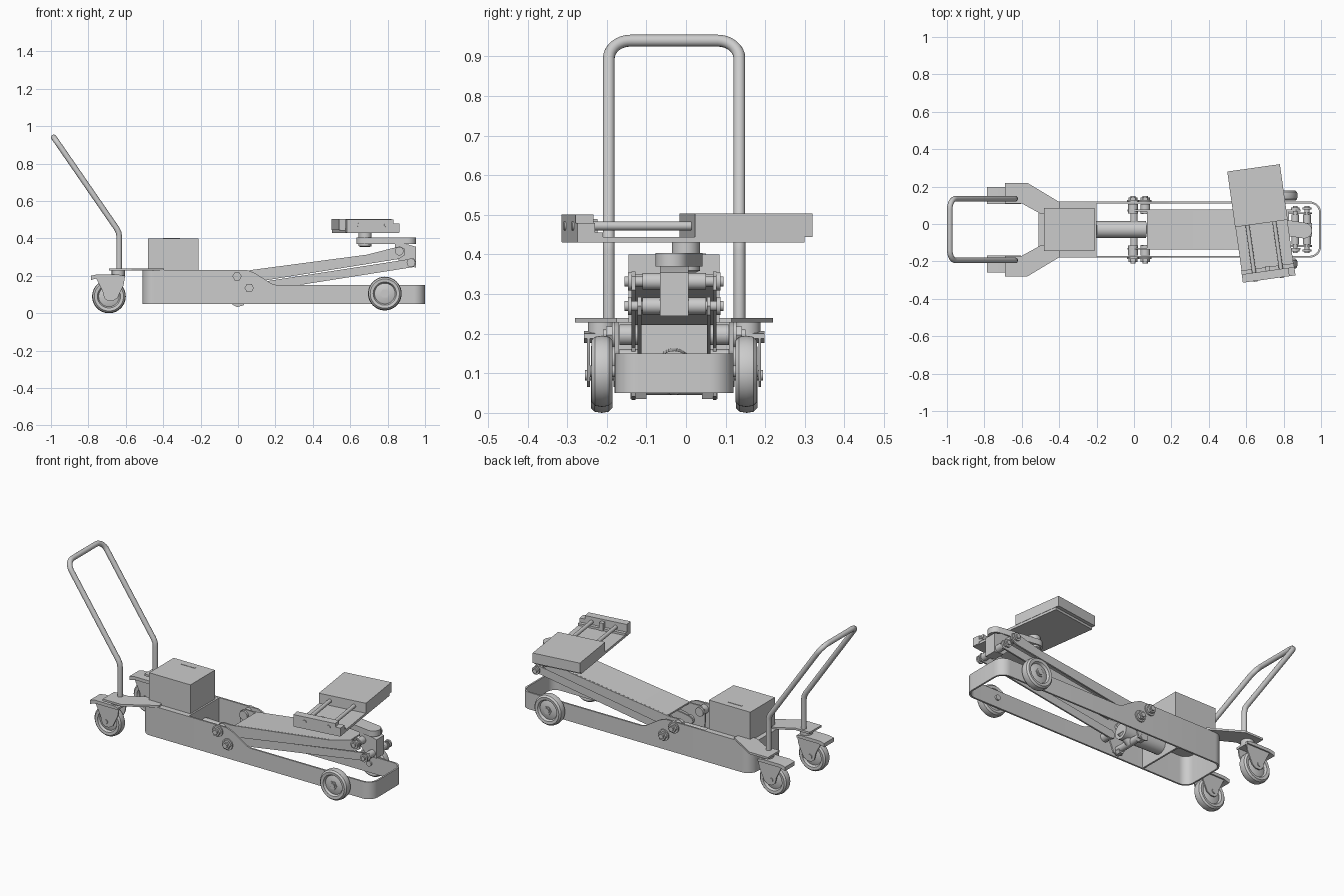
import bpy, bmesh, math
from mathutils import Vector, Matrix

if "Cube" in bpy.data.objects:
    bpy.data.objects.remove(bpy.data.objects["Cube"])

CY = -0.03                      # centre line of the chassis


def mesh(name, verts, faces, cy=CY):
    me = bpy.data.meshes.new(name)
    me.from_pydata([tuple(v) for v in verts], [], faces)
    bm = bmesh.new()
    bm.from_mesh(me)
    bmesh.ops.recalc_face_normals(bm, faces=bm.faces)
    bm.to_mesh(me)
    bm.free()
    ob = bpy.data.objects.new(name, me)
    ob.location.y = cy
    bpy.context.collection.objects.link(ob)
    return ob


def prism(name, pts, a, b, axis='y', cy=CY):
    """Polygon in xz (axis y) or xy (axis z), extruded from a to b."""
    n = len(pts)
    put = (lambda p, t: (p[0], t, p[1])) if axis == 'y' else (lambda p, t: (p[0], p[1], t))
    v = [put(p, a) for p in pts] + [put(p, b) for p in pts]
    f = [tuple(range(n)), tuple(range(n, 2 * n))]
    f += [(i, (i + 1) % n, n + (i + 1) % n, n + i) for i in range(n)]
    return mesh(name, v, f, cy)


def box(name, x0, x1, y0, y1, z0, z1, cy=CY):
    return prism(name, [(x0, y0), (x1, y0), (x1, y1), (x0, y1)], z0, z1, 'z', cy)


def lathe(name, prof, start, direction, n=40, cy=CY):
    """Spin (radius, distance) points around an axis."""
    rot = Vector((0, 0, 1)).rotation_difference(Vector(direction).normalized())
    v, f = [], []
    for r, d in prof:
        for i in range(n):
            a = 2 * math.pi * i / n
            v.append(rot @ Vector((r * math.cos(a), r * math.sin(a), d)) + Vector(start))
    for j in range(len(prof) - 1):
        for i in range(n):
            k = (i + 1) % n
            f.append((j * n + i, j * n + k, j * n + n + k, j * n + n + i))
    f += [tuple(range(n)), tuple(range((len(prof) - 1) * n, len(prof) * n))]
    return mesh(name, v, f, cy)


def rod(name, p, q, r, n=24, cy=CY):
    d = Vector(q) - Vector(p)
    return lathe(name, [(r, 0), (r, d.length)], p, d, n, cy)


def loop(x0, x1, hy, r):
    """Rounded rectangle, with extra points where the side height changes."""
    pts = []
    for cx, cy, a0 in ((x1 - r, hy - r, 0), (x0 + r, hy - r, 90), (x0 + r, r - hy, 180), (x1 - r, r - hy, 270)):
        for i in range(9):
            a = math.radians(a0 + i * 90 / 8)
            pts.append((cx + r * math.cos(a), cy + r * math.sin(a)))
        if a0 == 0:
            pts += [(x, hy) for x in (0.21, 0.18, 0.09, 0.05)]
        if a0 == 180:
            pts += [(x, -hy) for x in (0.05, 0.09, 0.18, 0.21)]
    return pts


def top(x):
    if x <= 0.05: return 0.23
    if x >= 0.205: return 0.15
    return 0.215 if x < 0.1 else 0.158


# chassis: bent plate loop, tall at the rear
outer, inner = loop(-0.51, 1.0, 0.15, 0.06), loop(-0.5, 0.99, 0.14, 0.05)
n = len(outer)
v = []
for ring in (outer, inner):
    v += [(x, y, 0.05) for x, y in ring] + [(x, y, top(x)) for x, y in ring]
f = []
for i in range(n):
    k = (i + 1) % n
    for a, b in ((0, n), (n, 3 * n), (3 * n, 2 * n), (2 * n, 0)):
        f.append((a + i, a + k, b + k, b + i))
mesh("chassis_loop", v, f)
cover = [p for p in inner if p[0] < 0] + [(-0.2, -0.14), (-0.2, 0.14)]
prism("chassis_rear_cover", cover, 0.218, 0.229, 'z')
box("chassis_cross_wall", -0.21, -0.2, -0.14, 0.14, 0.05, 0.229)
box("pump_box", -0.48, -0.21, -0.115, 0.115, 0.225, 0.4)
box("pump_box_slot_plate", -0.4, -0.31, 0.07, 0.08, 0.395, 0.402)

# hydraulic cylinder and its crank pin
rod("hydraulic_cylinder", (-0.2, 0, 0.118), (0.065, 0, 0.112), 0.045, 40)
rod("crank_pin", (0, -0.105, 0.065), (0, 0.105, 0.065), 0.02)
rod("piston_fork", (0.06, 0, 0.11), (0, 0, 0.065), 0.025)

tyre = [(0.03, -0.02), (0.055, -0.012), (0.062, -0.025), (0.078, -0.027), (0.087, -0.018), (0.09, 0),
        (0.087, 0.018), (0.078, 0.027), (0.062, 0.025), (0.055, 0.012), (0.03, 0.02)]
for s, side in ((-1, "near"), (1, "far")):
    # arm plates with the crank reaching below the pivot
    prism("arm_plate_" + side, [(-0.03, 0.215), (-0.035, 0.18), (-0.03, 0.045), (-0.005, 0.033), (0.03, 0.042),
          (0.08, 0.165), (0.86, 0.29), (0.89, 0.31), (0.89, 0.345), (0.865, 0.357), (0.69, 0.312), (0.05, 0.228),
          (-0.005, 0.23)], s * 0.098, s * 0.107)
    # parallel link
    prism("lower_link_" + side, [(0.04, 0.115), (0.07, 0.11), (0.94, 0.247), (0.952, 0.27), (0.94, 0.293),
          (0.06, 0.157), (0.035, 0.14)], s * 0.083, s * 0.092)
    # pivot bolts through the chassis
    for x, z, tag in ((-0.005, 0.197, "upper"), (0.06, 0.135, "lower")):
        rod(f"pivot_boss_{tag}_{side}", (x, s * 0.085, z), (x, s * 0.138, z), 0.026)
        rod(f"pivot_washer_{tag}_{side}", (x, s * 0.149, z), (x, s * 0.157, z), 0.033)
        rod(f"pivot_nut_{tag}_{side}", (x, s * 0.155, z), (x, s * 0.172, z), 0.025, 6)
        rod(f"pivot_end_{tag}_{side}", (x, s * 0.17, z), (x, s * 0.18, z), 0.014)
    rod("crank_nut_" + side, (0, s * 0.07, 0.052), (0, s * 0.11, 0.052), 0.02, 6)
    # front wheel
    lathe("front_wheel_" + side, tyre, (0.785, s * 0.182, 0.105), (0, 1, 0), 48)
    rod("front_axle_" + side, (0.785, s * 0.13, 0.105), (0.785, s * 0.212, 0.105), 0.015)
    rod("front_hub_nut_" + side, (0.785, s * 0.195, 0.105), (0.785, s * 0.207, 0.105), 0.025, 6)
    # rear bracket plate
    prism("rear_bracket_" + side, [(-0.69, s * 0.25), (-0.57, s * 0.25), (-0.395, s * 0.145), (-0.4, s * 0.09),
          (-0.5, s * 0.085), (-0.6, s * 0.14), (-0.69, s * 0.14)], 0.228, 0.24, 'z')
    # swivel caster
    cy = s * 0.183
    lathe("caster_wheel_" + side, tyre, (-0.69, cy, 0.09), (0, 1, 0), 48)
    rod("caster_axle_" + side, (-0.69, cy - 0.042, 0.095), (-0.69, cy + 0.042, 0.095), 0.013)
    rod("caster_swivel_" + side, (-0.64, cy, 0.2), (-0.64, cy, 0.23), 0.035)
    prism("caster_fork_top_" + side, [(-0.787, 0.177), (-0.75, 0.188), (-0.605, 0.188), (-0.605, 0.2),
          (-0.64, 0.207), (-0.755, 0.207), (-0.787, 0.2)], cy - 0.045, cy + 0.045)
    for t in (-1, 1):
        prism(f"caster_cheek_{side}_{'in' if t < 0 else 'out'}", [(-0.76, 0.19), (-0.605, 0.19), (-0.612, 0.15),
              (-0.645, 0.08), (-0.67, 0.065), (-0.695, 0.065), (-0.715, 0.08), (-0.725, 0.12)],
              cy + t * 0.03, cy + t * 0.037)

# arm top plate, following the arm's bend
prism("arm_top_plate", [(0.07, 0.222), (0.07, 0.231), (0.69, 0.313), (0.83, 0.349), (0.83, 0.34), (0.69, 0.304)],
      -0.1, 0.1)

# lifting head and cross pins
prism("lifting_head", [(0.84, 0.3), (0.89, 0.25), (0.952, 0.245), (0.952, 0.355), (0.9, 0.37), (0.84, 0.37)],
      -0.036, 0.036)
for x, z, tag in ((0.862, 0.332, "upper"), (0.925, 0.27, "lower")):
    rod("head_sleeve_" + tag, (x, -0.08, z), (x, 0.08, z), 0.021)
    rod("head_pin_" + tag, (x, -0.125, z), (x, 0.125, z), 0.013)
    for s in (-1, 1):
        rod(f"head_pin_cap_{tag}_{'near' if s < 0 else 'far'}", (x, s * 0.107, z), (x, s * 0.117, z), 0.023)

# swing bar from the head to the saddle post
d = Vector((0.675 - 0.91, 0.035, 0))
u = d.normalized()
w = Vector((-u.y, u.x, 0))
a, b = Vector((0.91, -0.005, 0)), Vector((0.91, -0.005, 0)) + d
bar = []
for c, a0 in ((a, 90), (b, -90)):
    for i in range(13):
        t = math.radians(a0 + i * 15)
        p = c + 0.042 * (u * math.cos(t) + w * math.sin(t))
        bar.append((p.x, p.y))
prism("swing_bar", bar, 0.37, 0.404, 'z')
lathe("saddle_post", [(0.026, 0), (0.035, 0.004), (0.035, 0.08)], (0.68, 0.03, 0.355), (0, 0, 1))

# handle: bent tube with rounded top corners
lean = Vector((-0.35, 0, 0.505)).normalized()
half = [Vector((-0.635, -0.165, 0.235)), Vector((-0.635, -0.165, 0.41)), Vector((-0.638, -0.165, 0.432)),
        Vector((-0.648, -0.165, 0.452))]
corner = Vector((-0.985, -0.165, 0.94))
for i in range(9):
    t = math.radians(i * 90 / 8)
    half.append(corner + lean * (0.055 * (math.sin(t) - 1)) + Vector((0, 0.055 * (1 - math.cos(t)), 0)))
path = half + [Vector((p.x, -p.y, p.z)) for p in reversed(half)]
cu = bpy.data.curves.new("handle", 'CURVE')
cu.dimensions = '3D'
cu.bevel_depth = 0.015
cu.bevel_resolution = 5
cu.use_fill_caps = True
sp = cu.splines.new('POLY')
sp.points.add(len(path) - 1)
for pt, p in zip(sp.points, path):
    pt.co = (*p, 1)
handle = bpy.data.objects.new("handle", cu)
handle.location.y = CY
bpy.context.collection.objects.link(handle)

# saddle: base plate, fixed block, clamp and slide rods, turned by 8 degrees
parts = [box("saddle_base", -0.14, 0.14, -0.3, 0.28, 0.43, 0.444, 0),
         box("saddle_block", -0.142, 0.142, 0.0, 0.3, 0.444, 0.503, 0),
         prism("saddle_clamp", [(-0.142, 0.432), (0.142, 0.432), (0.142, 0.48), (0.11, 0.48), (0.11, 0.501),
               (-0.142, 0.501)], -0.3, -0.255, 'y', 0),
         box("saddle_clamp_lip", -0.142, 0.142, -0.257, -0.235, 0.443, 0.456, 0)]
for x in (-0.075, 0.07):
    parts.append(rod("saddle_slide_rod", (x, -0.304, 0.472), (x, 0.02, 0.472), 0.011, 24, 0))
parts.append(box("saddle_stop", -0.012, 0.012, -0.257, -0.23, 0.443, 0.49, 0))
for ob in parts:
    ob.matrix_world = Matrix.Translation((0.681, 0.003, 0)) @ Matrix.Rotation(math.radians(8), 4, 'Z')

# smooth the round surfaces, keep the edges sharp
bpy.ops.object.select_all(action='DESELECT')
for ob in bpy.context.scene.objects:
    if ob.type == 'MESH':
        ob.select_set(True)
        bpy.context.view_layer.objects.active = ob
bpy.ops.object.shade_smooth_by_angle(angle=math.radians(30))
